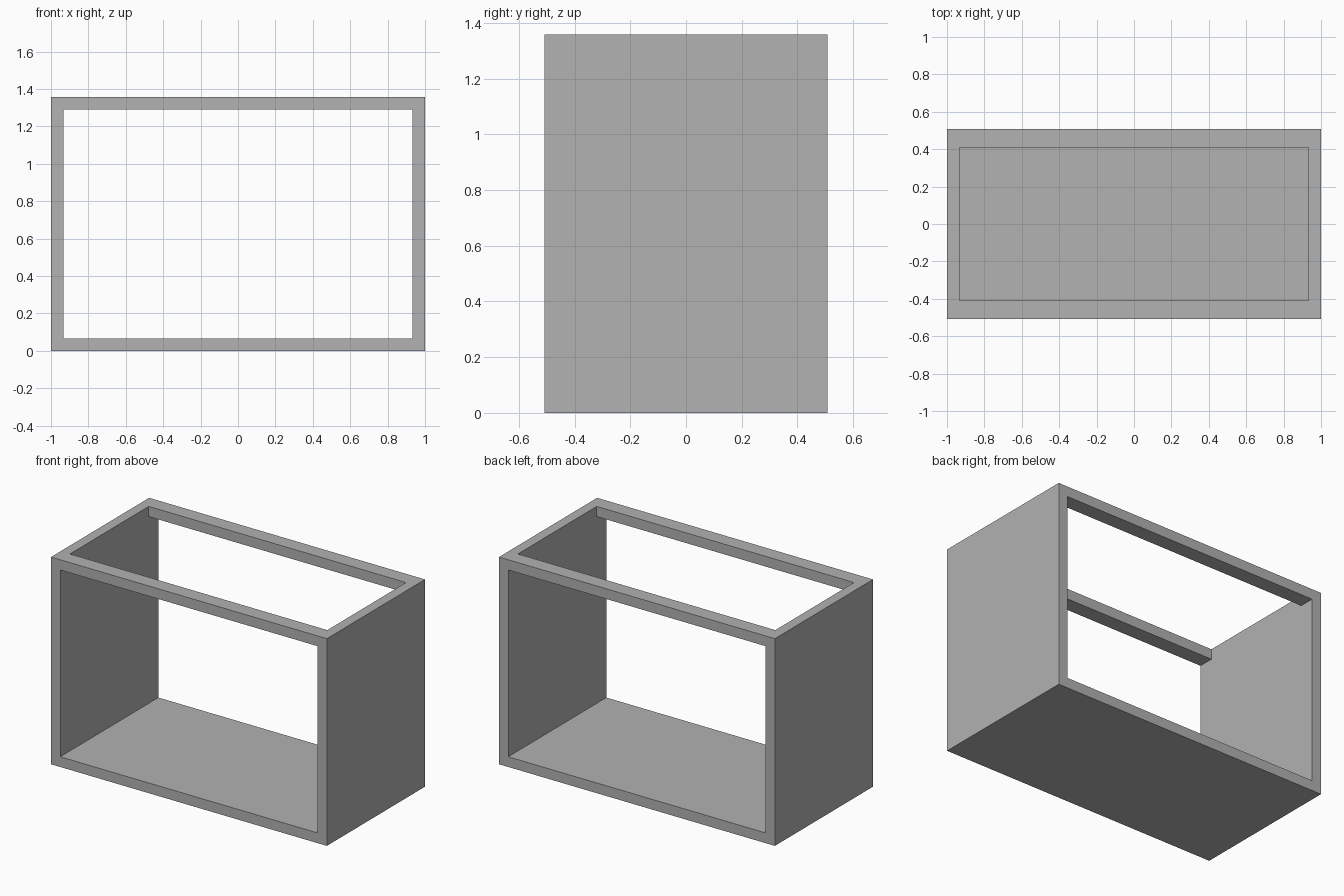
import bpy

cube = bpy.data.objects.get("Cube")
if cube:
    bpy.data.objects.remove(cube, do_unlink=True)

WIDTH, DEPTH, HEIGHT = 2.0, 1.016, 1.358
BOARD = 0.067   # panel thickness
RAIL = 0.1      # depth of the top rails

grey = bpy.data.materials.new("plain_grey")
grey.use_nodes = True
colour = (0.445, 0.445, 0.445, 1)
grey.diffuse_color = colour
grey.node_tree.nodes["Principled BSDF"].inputs["Base Color"].default_value = colour


def box(name, size, centre_z):
    bpy.ops.mesh.primitive_cube_add(size=1, location=(0, 0, centre_z))
    obj = bpy.context.object
    obj.name = name
    obj.scale = size
    bpy.ops.object.transform_apply(location=True, rotation=False, scale=True)
    obj.data.materials.append(grey)
    return obj


def cut(target, cutter):
    cutter.hide_render = True
    mod = target.modifiers.new("opening", "BOOLEAN")
    mod.operation = "DIFFERENCE"
    mod.solver = "EXACT"
    mod.object = cutter
    bpy.context.view_layer.objects.active = target
    bpy.ops.object.modifier_apply(modifier=mod.name)
    bpy.data.objects.remove(cutter, do_unlink=True)


# Cabinet carcass: base, two sides and two top rails in one solid
carcass = box("cabinet_carcass", (WIDTH, DEPTH, HEIGHT), HEIGHT / 2)

# Opening from front to back
inner_width = WIDTH - 2 * BOARD
cut(carcass, box("through_opening",
                 (inner_width, DEPTH + 1, HEIGHT - 2 * BOARD), HEIGHT / 2))

# Opening in the top, leaving a rail at the front and the back
cut(carcass, box("top_opening",
                 (inner_width, DEPTH - 2 * RAIL, 4 * BOARD), HEIGHT))
